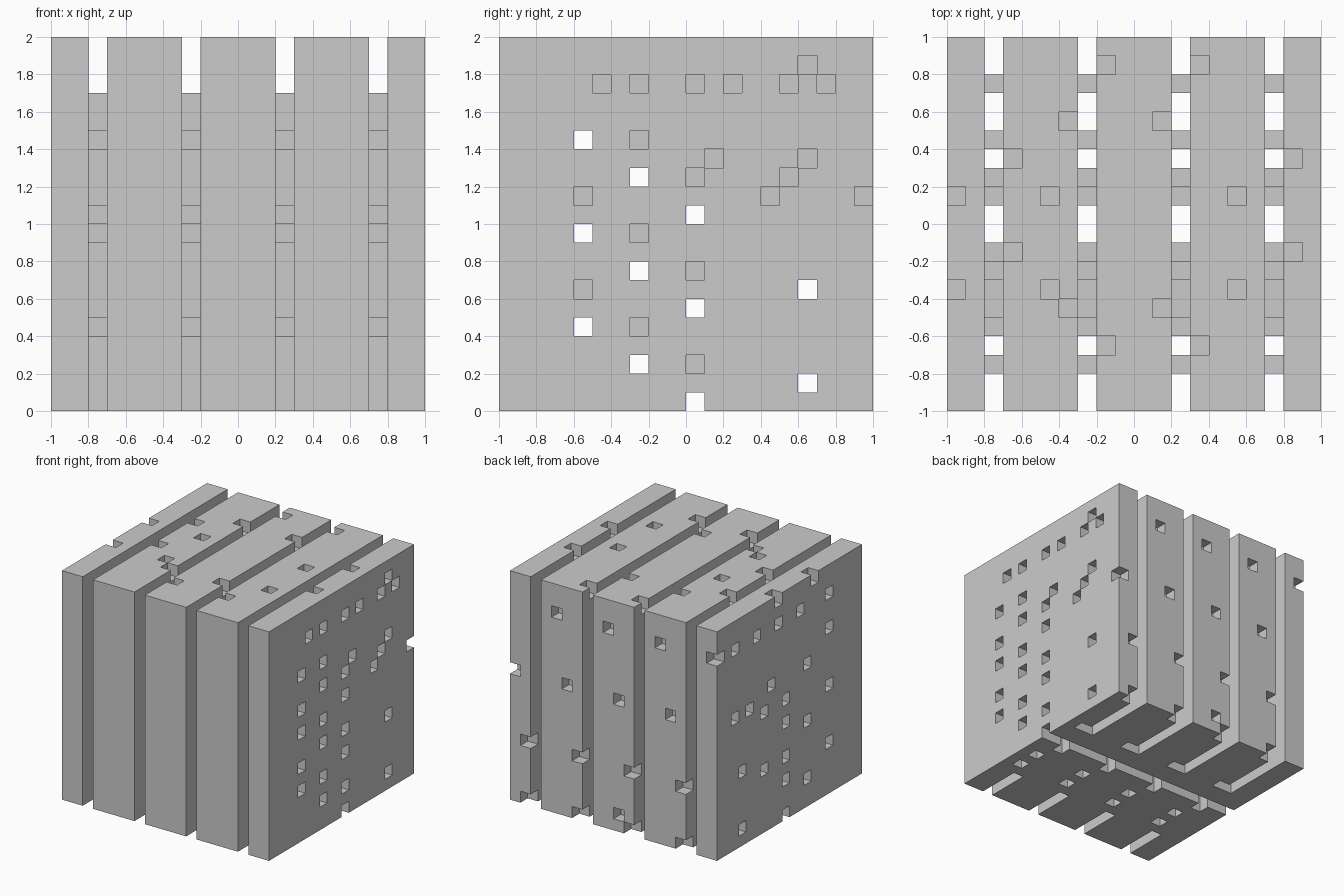
import bpy
import bmesh
import math
from mathutils import Vector

cube = bpy.data.objects.get("Cube")
if cube:
    bpy.data.objects.remove(cube, do_unlink=True)

N = 20
CELL = 2 / N
LAST = N - 1
SLOTS = range(2, N, 5)


def box(xs, ys, zs):
    return {(x, y, z) for x in xs for y in ys for z in zs}


full = range(N)
solid = box(full, full, full)

# Upright slots that divide the block into five slabs
solid -= box(SLOTS, full, full)

# Cross walls inside the slots, each with its own height
for y, top in ((4, 17), (5, 16), (6, 16), (7, 17), (8, 15), (11, 17), (12, 16)):
    solid |= box(SLOTS, [y], range(top))

# Single bars that bridge the slots
for y, z in ((2, 10), (14, 8), (17, 11)):
    solid |= box(SLOTS, [y], [z])

# Square tunnels running from side to side
for y, first, count in ((4, 4, 3), (7, 2, 3), (10, 0, 3), (16, 1, 2)):
    solid -= box(full, [y], range(first, first + 5 * count, 5))

# Pockets in the left side (+x)
left = [(4, 6), (4, 11), (7, 4), (7, 9), (7, 14), (10, 2), (10, 7), (10, 12),
        (5, 17), (7, 17), (10, 17), (12, 17), (15, 17), (16, 18), (17, 17),
        (11, 13), (14, 11), (15, 12), (16, 13), (19, 11)]
solid -= {(LAST, y, z) for y, z in left}

# Pockets in the right side (-x)
right = [(4, 17), (8, 17), (11, 17), (14, 17), (17, 17), (12, 12),
         (15, 11), (17, 11), (13, 10), (13, 5), (10, 8), (10, 3)]
solid -= {(0, y, z) for y, z in right}

# Pockets in the top, and the matching ones underneath
rows = {18: (8, 13), 15: (6, 11), 13: (3, 18), 11: (0, 5, 15), 8: (3, 18),
        6: (0, 5, 15), 5: (6, 11), 3: (8, 13)}
solid -= {(x, y, LAST) for y, xs in rows.items() for x in xs}
solid -= box((3, 8, 13, 18), (5, 7, 13), [0])

# Evenly spaced pockets in the back
for first, z in ((0, 17), (4, 11), (3, 5), (3, 0)):
    solid -= box(range(first, N, 5), [LAST], [z])
solid.discard((9, LAST, 1))

# Outer skin of the carved block
bm = bmesh.new()
corners = {}


def corner(p):
    key = tuple(round(v) for v in p)
    if key not in corners:
        x, y, z = key
        corners[key] = bm.verts.new((x * CELL - 1, y * CELL - 1, z * CELL))
    return corners[key]


half = Vector((0.5, 0.5, 0.5))
for cell in sorted(solid):
    for axis in range(3):
        for sign in (-1, 1):
            n = Vector((0, 0, 0))
            n[axis] = sign
            if tuple(int(c + d) for c, d in zip(cell, n)) in solid:
                continue
            u = Vector((0, 0, 0))
            u[(axis + 1) % 3] = 0.5
            v = n.cross(u)
            mid = Vector(cell) + half + n * 0.5
            bm.faces.new([corner(mid + d) for d in (-u - v, u - v, u + v, v - u)])

# Merge the flat areas into large faces
bmesh.ops.dissolve_limit(bm, angle_limit=math.radians(1),
                         verts=bm.verts[:], edges=bm.edges[:])
mesh = bpy.data.meshes.new("slotted_block")
bm.to_mesh(mesh)
bm.free()
block = bpy.data.objects.new("slotted_block", mesh)
bpy.context.collection.objects.link(block)
